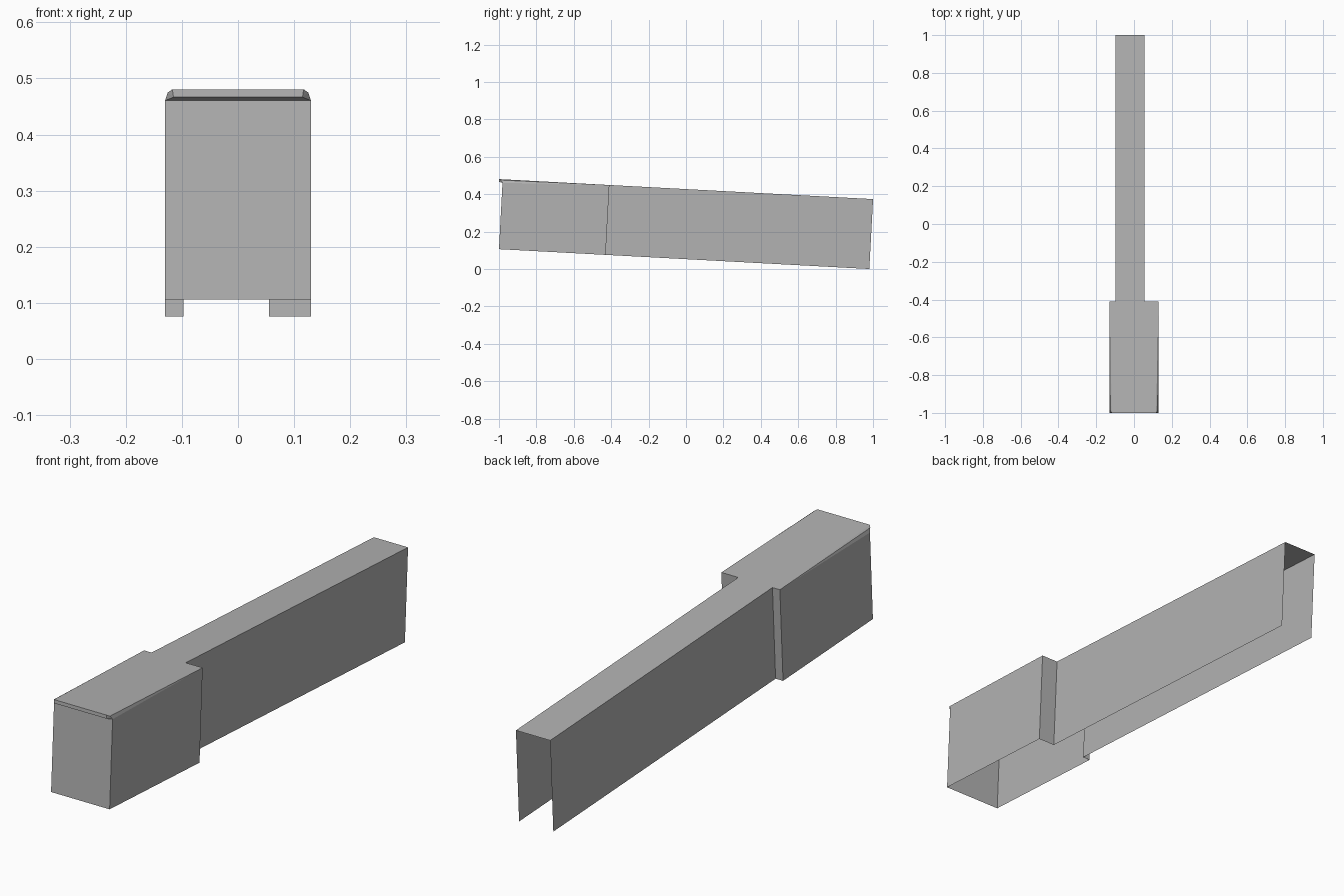
import bpy
import bmesh
from math import asin
from mathutils import Matrix

cube = bpy.data.objects.get("Cube")
if cube:
    bpy.data.objects.remove(cube)

LENGTH, HEIGHT, SHOULDER = 1.983, 0.374, 0.571
HEAD, TAIL_R, TAIL_L = 0.13, -0.097, 0.055
LIP_Z, LIP_OUT = 0.355, -0.02

grey = bpy.data.materials.new("plain_grey")
grey.use_nodes = True
colour = (0.45, 0.45, 0.45, 1)
grey.diffuse_color = colour
grey.node_tree.nodes["Principled BSDF"].inputs["Base Color"].default_value = colour

bm = bmesh.new()


def face(*points):
    bm.faces.new([bm.verts.new(p) for p in points])


def wall(a, b, top_a=HEIGHT, top_b=HEIGHT):
    """Upright sheet between two plan points."""
    face((*a, 0), (*b, 0), (*b, top_b), (*a, top_a))


# Front panel below the lip
wall((-HEAD, 0), (HEAD, 0), LIP_Z, LIP_Z)

# Head sides, tapering edge rounding and shoulders
for side, tail in ((-1, TAIL_R), (1, TAIL_L)):
    x = side * HEAD
    wall((x, 0), (x, SHOULDER), LIP_Z, HEIGHT)
    wall((x, SHOULDER), (tail, SHOULDER))
    wall((tail, SHOULDER), (tail, LENGTH))
    corner = (x, 0, LIP_Z)
    middle = (side * 0.125, LIP_OUT / 2, 0.369)
    crest = (side * 0.117, LIP_OUT, HEIGHT)
    under = (side * 0.115, LIP_OUT, 0.360)
    back = (x, SHOULDER, HEIGHT)
    face(corner, middle, back)
    face(middle, crest, back)
    face(corner, under, middle)
    face(under, crest, middle)

# Overhanging lip at the front: nose and underside
face((-0.115, LIP_OUT, 0.360), (0.115, LIP_OUT, 0.360),
     (0.117, LIP_OUT, HEIGHT), (-0.117, LIP_OUT, HEIGHT))
face((-HEAD, 0, LIP_Z), (HEAD, 0, LIP_Z),
     (0.115, LIP_OUT, 0.360), (-0.115, LIP_OUT, 0.360))

# Flat top of the head and of the tail
face((-0.117, LIP_OUT, HEIGHT), (0.117, LIP_OUT, HEIGHT),
     (HEAD, SHOULDER, HEIGHT), (TAIL_L, SHOULDER, HEIGHT),
     (TAIL_R, SHOULDER, HEIGHT), (-HEAD, SHOULDER, HEIGHT))
face((TAIL_R, SHOULDER, HEIGHT), (TAIL_L, SHOULDER, HEIGHT),
     (TAIL_L, LENGTH, HEIGHT), (TAIL_R, LENGTH, HEIGHT))

bmesh.ops.remove_doubles(bm, verts=bm.verts, dist=0.0005)
bmesh.ops.recalc_face_normals(bm, faces=bm.faces)
top = max(bm.faces, key=lambda f: f.calc_area() * abs(f.normal.z))
if top.normal.z < 0:
    bmesh.ops.reverse_faces(bm, faces=bm.faces)

# Tilt the whole shell down towards the back
tilt = Matrix.Rotation(-asin(0.0534), 4, "X")
bm.transform(Matrix.Translation((0, -1, 0.106)) @ tilt)

mesh = bpy.data.meshes.new("lever_shell")
bm.to_mesh(mesh)
bm.free()
mesh.materials.append(grey)
shell = bpy.data.objects.new("lever_shell", mesh)
bpy.context.collection.objects.link(shell)
